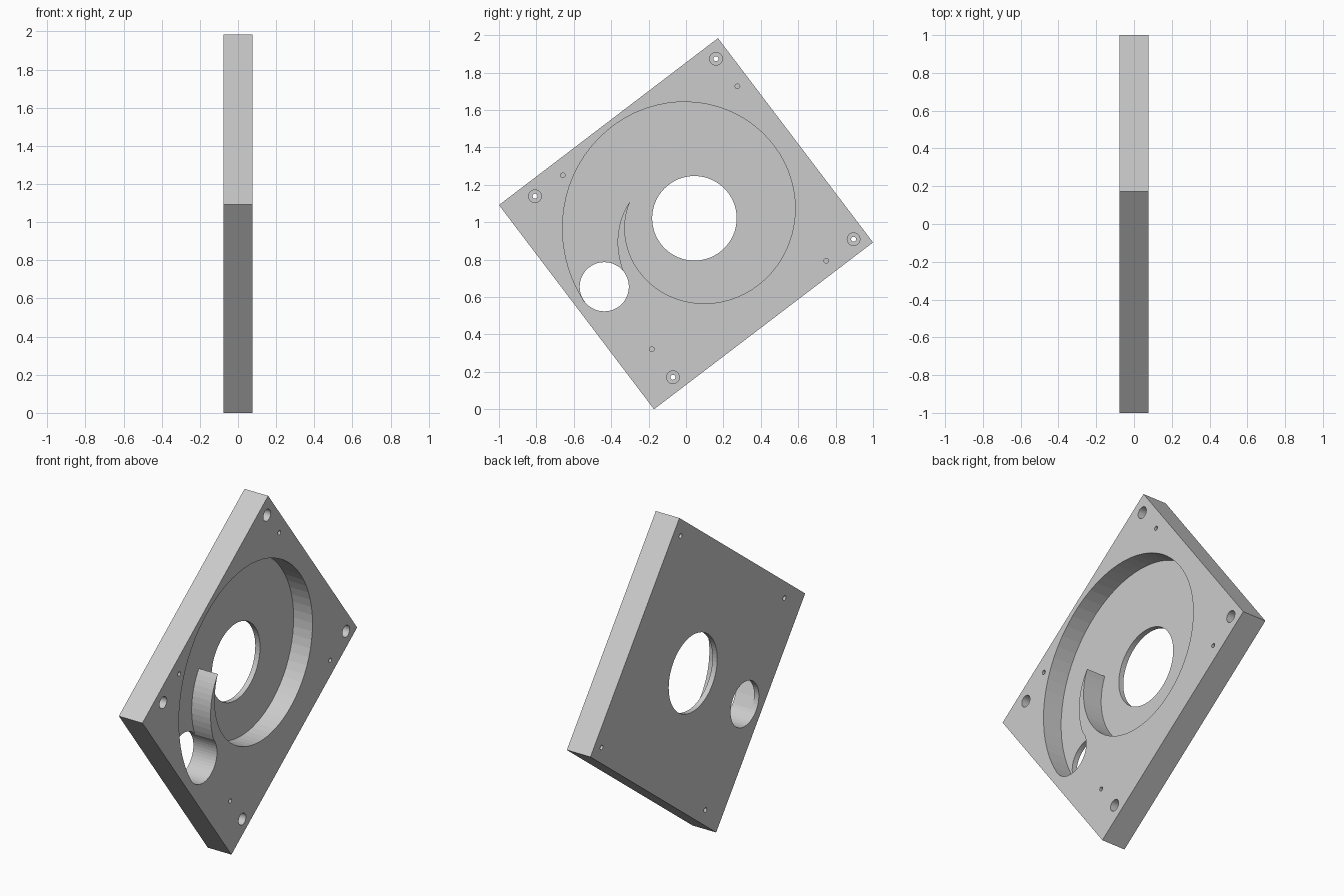
import bpy, bmesh
from math import cos, sin, radians, tau

if "Cube" in bpy.data.objects:
    bpy.data.objects.remove(bpy.data.objects["Cube"])

HALF = 0.077                     # half plate thickness
FLOOR = -0.046                   # level of the pocket floor
CY, CZ = 0.045, 1.021            # centre of inlet hole and spiral


def prism(name, pts, x0, x1):
    """Extrude a (y, z) outline along x."""
    bm = bmesh.new()
    face = bm.faces.new([bm.verts.new((x0, y, z)) for y, z in pts])
    ext = bmesh.ops.extrude_face_region(bm, geom=[face])
    verts = [v for v in ext["geom"] if isinstance(v, bmesh.types.BMVert)]
    bmesh.ops.translate(bm, verts=verts, vec=(x1 - x0, 0, 0))
    bmesh.ops.recalc_face_normals(bm, faces=bm.faces)
    mesh = bpy.data.meshes.new(name)
    bm.to_mesh(mesh)
    bm.free()
    obj = bpy.data.objects.new(name, mesh)
    bpy.context.collection.objects.link(obj)
    return obj


def circle(y, z, r, n):
    return [(y + r * cos(tau * i / n), z + r * sin(tau * i / n)) for i in range(n)]


def polar(deg, r):
    return CY + r * cos(radians(deg)), CZ + r * sin(radians(deg))


# Square-ish plate standing on one corner
plate = prism("pump_plate", [(-0.171, 0), (1, 0.892), (0.171, 1.984), (-1, 1.092)],
              -HALF, HALF)


def cut(pts, x0, x1=HALF + 0.05):
    cutter = prism("cutter", pts, x0, x1)
    cutter.hide_render = True
    mod = plate.modifiers.new("cut", 'BOOLEAN')
    mod.operation = 'DIFFERENCE'
    mod.solver = 'EXACT'
    mod.object = cutter
    bpy.context.view_layer.objects.active = plate
    bpy.ops.object.modifier_apply(modifier=mod.name)
    bpy.data.objects.remove(cutter)


THROUGH = -HALF - 0.05

# Spiral pocket: outer wall winds inward to the tongue tip, then back along the tongue
N, M = 80, 12
outer = [polar(217 - 412 * i / N, 0.738 - (0.738 - 0.355) * i / N) for i in range(N + 1)]
tongue = [polar(165 + 52 * i / M, 0.355 + (0.476 - 0.355) * i / M) for i in range(1, M + 1)]
cut(outer + tongue, FLOOR)

# Central inlet and round outlet port
cut(circle(CY, CZ, 0.226, 64), THROUGH)
cut(circle(-0.437, 0.655, 0.1315, 48), THROUGH)

# Counterbored screw holes
for y, z in [(0.16, 1.874), (-0.807, 1.139), (0.896, 0.909), (-0.07, 0.171)]:
    cut(circle(y, z, 0.034, 32), -0.01)
    cut(circle(y, z, 0.0135, 20), THROUGH)

# Blind pin holes
for y, z in [(0.275, 1.727), (-0.658, 1.251), (0.749, 0.794), (-0.182, 0.321)]:
    cut(circle(y, z, 0.0125, 20), -0.02)
